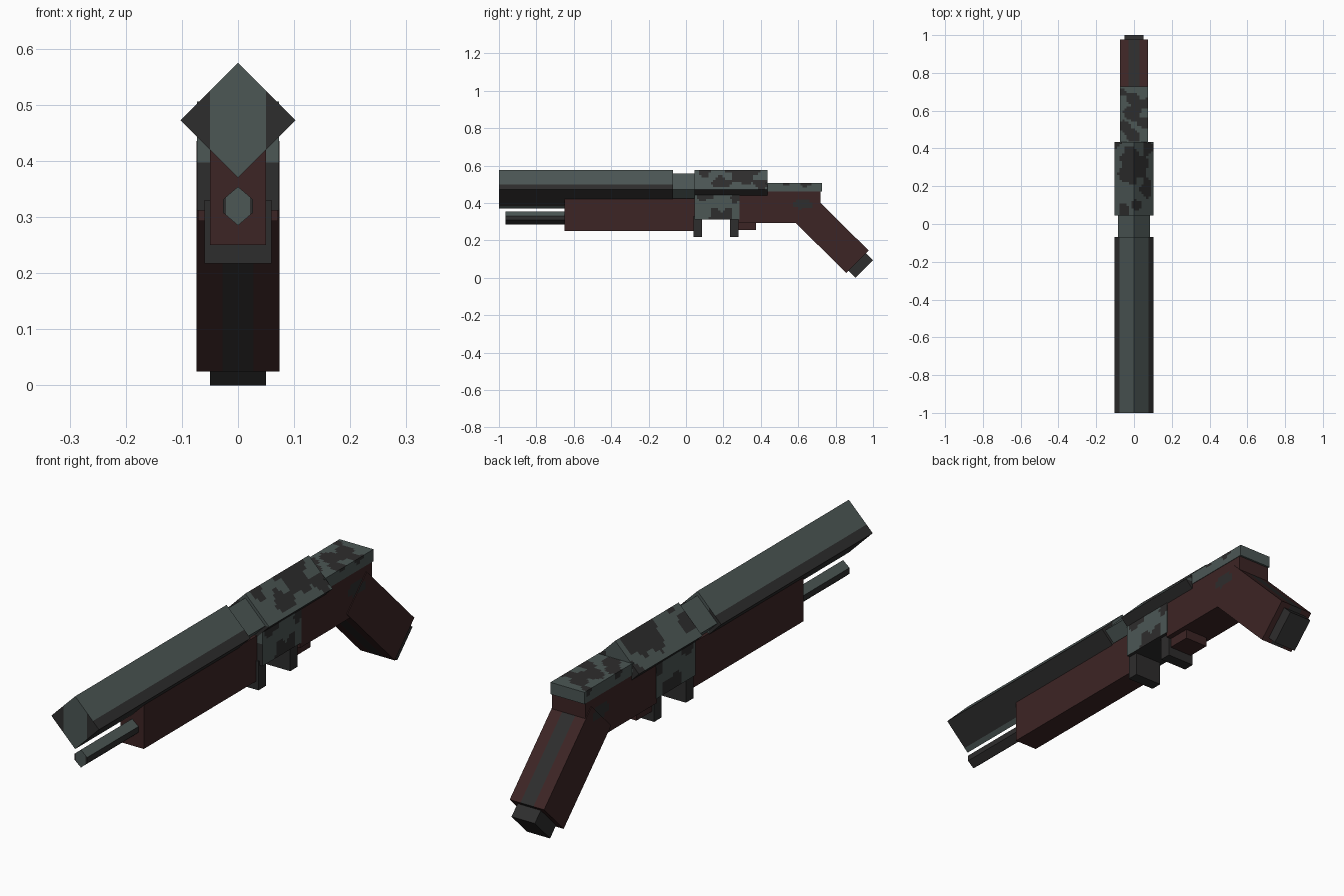
import bpy, bmesh, math
from mathutils import Vector

cube = bpy.data.objects.get("Cube")
if cube:
    bpy.data.objects.remove(cube, do_unlink=True)


def material(name, rgb):
    m = bpy.data.materials.new(name)
    m.use_nodes = True
    m.diffuse_color = (*rgb, 1)
    m.node_tree.nodes["Principled BSDF"].inputs["Base Color"].default_value = (*rgb, 1)
    return m


GREEN = material("grey_green", (0.072, 0.095, 0.091))
DARK = material("charcoal", (0.027, 0.026, 0.026))
BROWN = material("dark_brown", (0.046, 0.018, 0.018))


def prism(name, profile, axis, start, end, mats, rule=None, cuts=(), grid=None):
    """Extrude a profile along x or y, cut it, then colour faces by rule."""
    bm = bmesh.new()
    rings = []
    for t in (start, end):
        rings.append([bm.verts.new((p[0], t, p[1]) if axis == "y" else (t, p[0], p[1]))
                      for p in profile])
    n = len(profile)
    bm.faces.new(rings[0])
    bm.faces.new(rings[1][::-1])
    for i in range(n):
        j = (i + 1) % n
        bm.faces.new((rings[0][i], rings[0][j], rings[1][j], rings[1][i]))
    cuts = list(cuts)
    if grid:
        for k in range(3):
            lo = min(v.co[k] for v in bm.verts)
            hi = max(v.co[k] for v in bm.verts)
            count = max(1, math.ceil((hi - lo) / grid))
            cuts += [(k, lo + (hi - lo) * i / count) for i in range(1, count)]
    for k, at in cuts:
        normal = Vector((0, 0, 0))
        normal[k] = 1
        bmesh.ops.bisect_plane(bm, geom=bm.verts[:] + bm.edges[:] + bm.faces[:],
                               plane_co=normal * at, plane_no=normal, dist=1e-5)
    bmesh.ops.recalc_face_normals(bm, faces=bm.faces[:])
    if rule:
        for f in bm.faces:
            f.material_index = int(rule(f.calc_center_median(), f.normal))
    mesh = bpy.data.meshes.new(name)
    bm.to_mesh(mesh)
    bm.free()
    for m in mats:
        mesh.materials.append(m)
    obj = bpy.data.objects.new(name, mesh)
    bpy.context.collection.objects.link(obj)
    return obj


def box(name, half_x, y0, y1, z0, z1, mats, **kw):
    profile = [(y0, z0), (y1, z0), (y1, z1), (y0, z1)]
    return prism(name, profile, "x", -half_x, half_x, mats, **kw)


def diamond(r, z=0.4725):
    return [(0, z + r), (r, z), (0, z - r), (-r, z)]


def patches(blobs):
    """Rule: dark inside wobbly round patches (x, y, z, radius)."""
    def rule(c, n):
        wobble = 1 + 0.2 * math.sin(70 * c.y + 50 * c.x) + 0.12 * math.sin(90 * c.z)
        return any((c - Vector(b[:3])).length < b[3] * wobble for b in blobs)
    return rule


CAMO = [GREEN, DARK]


# Barrel with dark side edges and underside
def barrel_rule(c, n):
    if abs(n.y) > 0.9:
        return abs(c.x) > 0.045
    return 0.385 < c.z < 0.499


prism("barrel", diamond(0.1025), "y", -1, -0.07, CAMO, barrel_rule,
      cuts=[(2, 0.499), (2, 0.4725), (2, 0.385), (0, 0.05), (0, -0.05)])
prism("barrel_collar", diamond(0.086), "y", -0.07, 0.045, [GREEN])

# Upper receiver with painted patches
receiver_patches = patches([
    (-0.03, 0.36, 0.55, 0.05), (-0.045, 0.27, 0.53, 0.045), (0.03, 0.3, 0.54, 0.055),
    (-0.05, 0.08, 0.53, 0.04), (-0.01, 0.25, 0.57, 0.035), (0.06, 0.19, 0.51, 0.045),
    (0.02, 0.1, 0.56, 0.03), (0.07, 0.4, 0.5, 0.04), (-0.1, 0.42, 0.48, 0.03)])
prism("upper_receiver", diamond(0.1025), "y", 0.045, 0.435, CAMO,
      lambda c, n: c.z < 0.474 or receiver_patches(c, n), cuts=[(2, 0.4725)], grid=0.013)

# Lower receiver
lower_patches = patches([(s * 0.073, y, z, r) for s in (-1, 1) for y, z, r in
                         [(0.17, 0.32, 0.045), (0.22, 0.335, 0.03), (0.1, 0.44, 0.035),
                          (0.27, 0.42, 0.025)]])
box("lower_receiver", 0.073, 0.045, 0.285, 0.312, 0.47, CAMO, grid=0.013,
    rule=lambda c, n: (n.y < -0.9 and c.z < 0.4) or n.z < -0.9 or lower_patches(c, n))

# Guard lugs and trigger block below the receiver
for label, y in (("front", 0.04), ("rear", 0.235)):
    box(label + "_guard_lug", 0.06, y, y + 0.046, 0.217, 0.33, [DARK])
box("trigger_block", 0.05, 0.28, 0.375, 0.255, 0.3, [BROWN])

# Fore grip and magazine tube
box("fore_grip", 0.05, -0.65, 0.045, 0.25, 0.425, [BROWN])
tube = [(0, 0.354), (0.027, 0.331), (0.027, 0.308), (0, 0.285), (-0.027, 0.308), (-0.027, 0.331)]
prism("magazine_tube", tube, "y", -0.965, -0.64, CAMO,
      lambda c, n: (abs(n.y) > 0.9 and abs(c.x) > 0.021) or (abs(n.y) < 0.9 and c.z < 0.332),
      cuts=[(0, 0.021), (0, -0.021)])


# Stock body with a dark oval on each side
def side_oval(c, n):
    return abs(n.x) > 0.9 and ((c.y - 0.625) / 0.055) ** 2 + ((c.z - 0.393) / 0.025) ** 2 < 1


stock = [(0.28, 0.293), (0.6, 0.293), (0.72, 0.4), (0.72, 0.462), (0.28, 0.462)]
prism("stock", stock, "x", -0.071, 0.071, [BROWN, DARK], side_oval, grid=0.015)

# Stock cap with painted patches
box("stock_cap", 0.073, 0.425, 0.728, 0.46, 0.506, CAMO, grid=0.012, rule=patches([
    (0, 0.66, 0.506, 0.035), (-0.005, 0.59, 0.506, 0.04), (-0.05, 0.52, 0.506, 0.03),
    (0.05, 0.54, 0.506, 0.028), (-0.01, 0.47, 0.506, 0.035), (0.065, 0.64, 0.506, 0.025),
    (-0.065, 0.7, 0.506, 0.02)]))

# Angled grip with a dark stripe front and back, and its end cap
grip = [(0.565, 0.315), (0.685, 0.435), (0.977, 0.145), (0.857, 0.025)]
prism("grip", grip, "x", -0.074, 0.074, [BROWN, DARK],
      lambda c, n: side_oval(c, n) or (abs(n.x) < 0.1 and abs(c.x) < 0.028),
      cuts=[(0, 0.028), (0, -0.028)], grid=0.016)
cap = [(0.862, 0.045), (0.955, 0.138), (1, 0.094), (0.906, 0)]
prism("grip_end_cap", cap, "x", -0.05, 0.05, [DARK])
